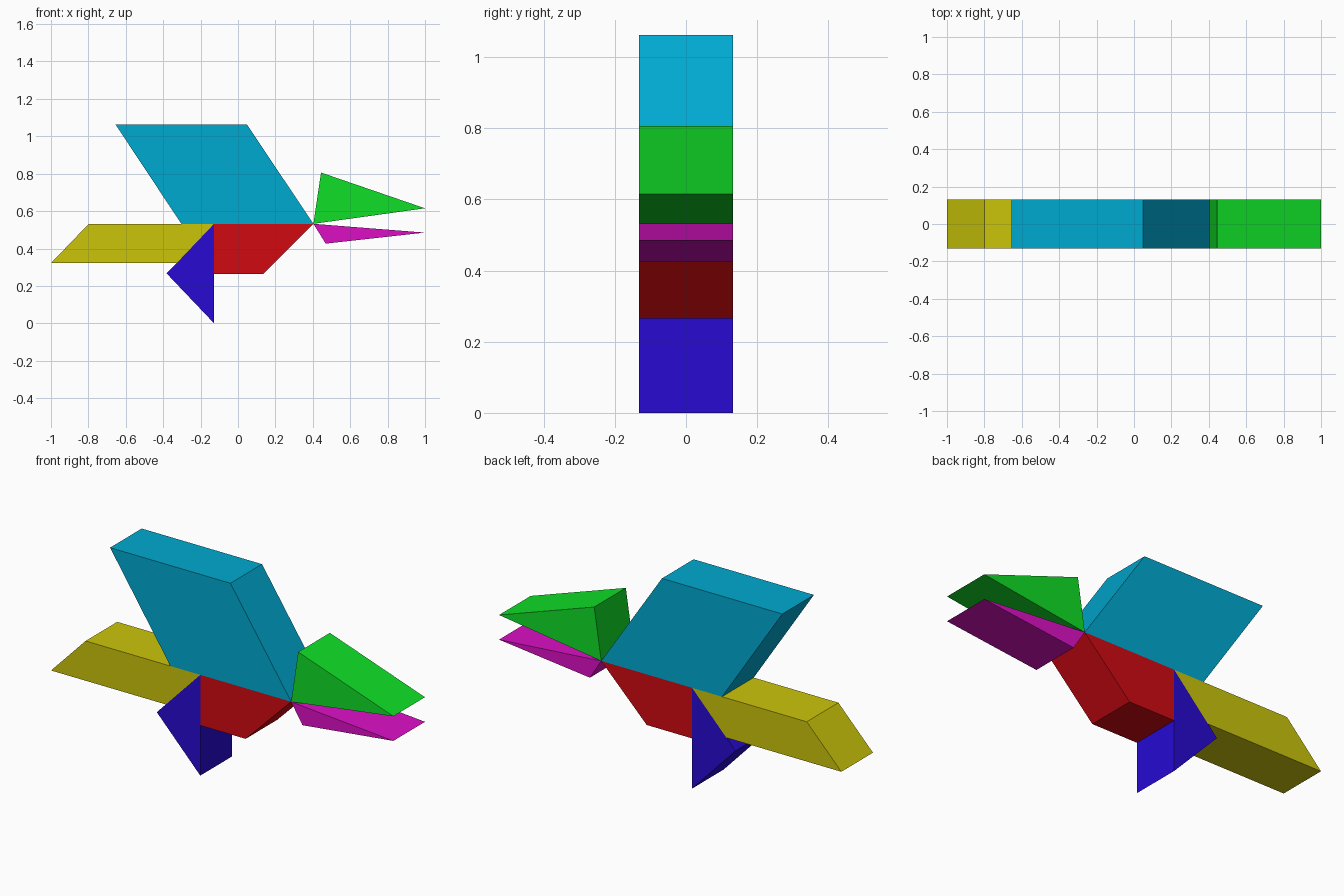
import bpy
import bmesh

if "Cube" in bpy.data.objects:
    bpy.data.objects.remove(bpy.data.objects["Cube"])

DEPTH = 0.264


def prism(name, profile, color):
    """Extrude an x-z outline along y, centred on y = 0."""
    bm = bmesh.new()
    verts = [bm.verts.new((x, -DEPTH / 2, z)) for x, z in profile]
    face = bm.faces.new(verts)
    out = bmesh.ops.extrude_face_region(bm, geom=[face], use_keep_orig=True)
    moved = [v for v in out["geom"] if isinstance(v, bmesh.types.BMVert)]
    bmesh.ops.translate(bm, verts=moved, vec=(0, DEPTH, 0))
    bmesh.ops.recalc_face_normals(bm, faces=bm.faces)
    mesh = bpy.data.meshes.new(name)
    bm.to_mesh(mesh)
    bm.free()
    mat = bpy.data.materials.new(name + "_color")
    mat.diffuse_color = (*color, 1)
    mat.use_nodes = True
    mat.node_tree.nodes["Principled BSDF"].inputs["Base Color"].default_value = mat.diffuse_color
    mesh.materials.append(mat)
    bpy.context.collection.objects.link(bpy.data.objects.new(name, mesh))


# Shared joints between the pieces
HUB = (0.403, 0.532)
MID = (-0.128, 0.532)

# Large slanted block on top
prism("upper_parallelogram",
      [(-0.303, 0.532), HUB, (0.048, 1.063), (-0.655, 1.063)], (0.0, 0.4, 0.64))
# Slanted bar on the left
prism("left_parallelogram",
      [(-1.0, 0.322), (-0.328, 0.322), MID, (-0.798, 0.532)], (0.6, 0.56, 0.003))
# Lower middle block
prism("lower_trapezoid",
      [(-0.128, 0.265), (0.137, 0.265), HUB, MID], (0.64, 0.003, 0.006))
# Pointed wedge underneath
prism("bottom_triangle",
      [(-0.128, 0.0), MID, (-0.382, 0.267)], (0.02, 0.003, 0.64))
# Two thin wedges on the right
prism("right_upper_triangle",
      [HUB, (1.0, 0.615), (0.444, 0.806)], (0.005, 0.74, 0.02))
prism("right_lower_triangle",
      [HUB, (0.469, 0.426), (1.0, 0.485)], (0.72, 0.005, 0.56))
